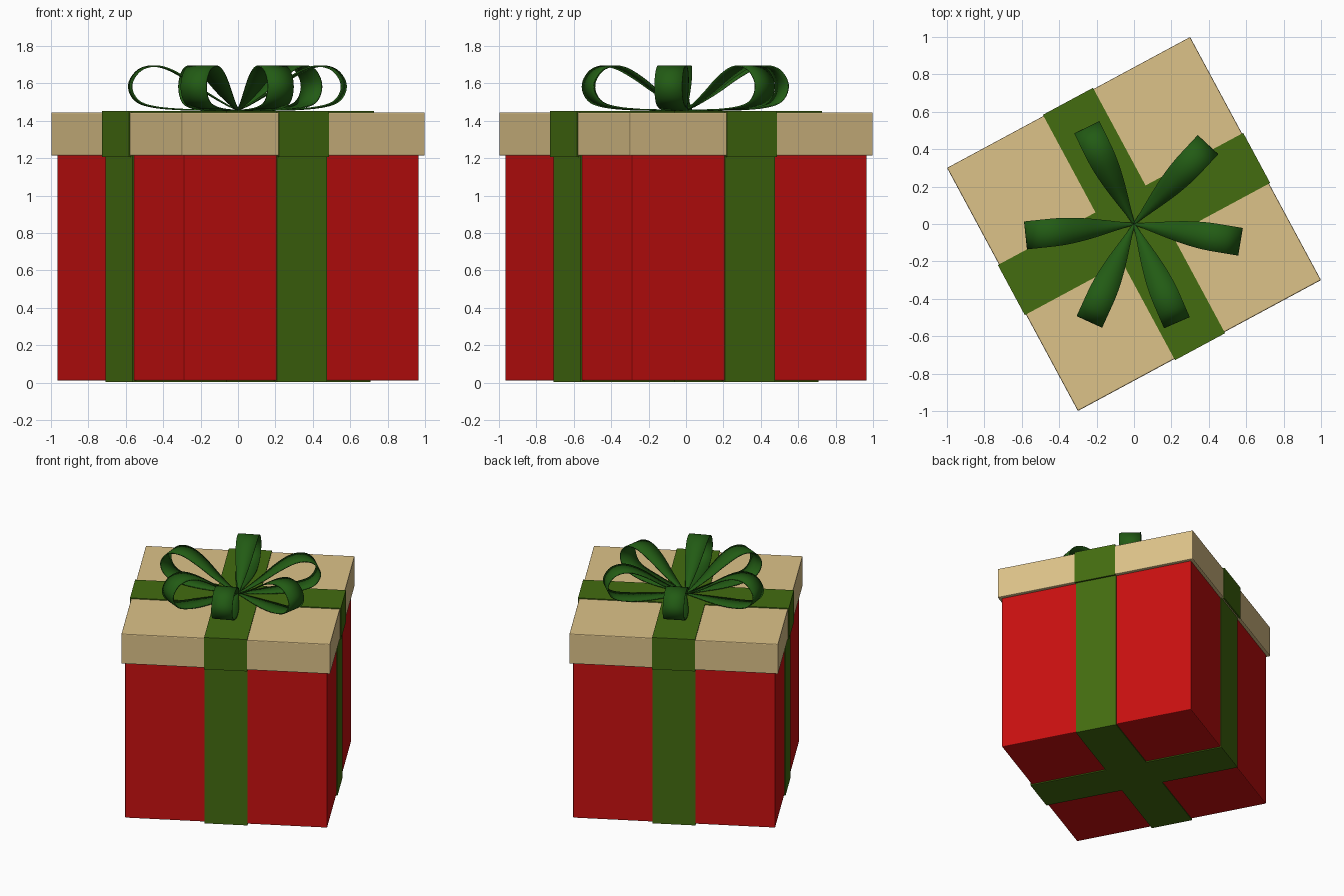
import bpy, bmesh, math
from mathutils import Vector, Matrix

if "Cube" in bpy.data.objects:
    bpy.data.objects.remove(bpy.data.objects["Cube"])

TURN = math.atan2(0.7, 1.3)      # whole gift is turned about z


def material(name, rgb):
    m = bpy.data.materials.new(name)
    m.diffuse_color = (*rgb, 1)
    m.use_nodes = True
    m.node_tree.nodes["Principled BSDF"].inputs["Base Color"].default_value = m.diffuse_color
    return m


RED = material("red_paper", (0.58, 0.005, 0.005))
TAN = material("tan_lid", (0.72, 0.54, 0.25))
GREEN = material("ribbon_green", (0.056, 0.15, 0.005))
BOW = material("bow_green", (0.016, 0.105, 0.007))


def make_object(name, bm, mat, angle):
    bmesh.ops.recalc_face_normals(bm, faces=bm.faces)
    me = bpy.data.meshes.new(name)
    bm.to_mesh(me)
    bm.free()
    me.materials.append(mat)
    ob = bpy.data.objects.new(name, me)
    ob.rotation_euler.z = angle
    bpy.context.collection.objects.link(ob)
    return ob


def block(name, half, z0, z1, mat, bevel=0.006):
    bm = bmesh.new()
    bmesh.ops.create_cube(bm, size=1, matrix=Matrix.Translation((0, 0, (z0 + z1) / 2))
                          @ Matrix.Diagonal((2 * half, 2 * half, z1 - z0, 1)))
    ob = make_object(name, bm, mat, TURN)
    mod = ob.modifiers.new("soft_edge", 'BEVEL')
    mod.width, mod.segments = bevel, 2
    return ob


def band(name, half, z_open, z_flat, angle, mat, t=0.012, w=0.152):
    """U-shaped ribbon: two sides and one flat run, made as a solid strip."""
    s = 1 if z_flat > z_open else -1
    outer = [(-half, z_open), (-half, z_flat), (half, z_flat), (half, z_open)]
    h, zf = half - t, z_flat - s * t
    inner = [(-h, z_open), (-h, zf), (h, zf), (h, z_open)]
    bm = bmesh.new()
    rings = [[bm.verts.new(p) for p in ((o[0], -w, o[1]), (o[0], w, o[1]),
                                        (i[0], w, i[1]), (i[0], -w, i[1]))]
             for o, i in zip(outer, inner)]
    for a, b in zip(rings, rings[1:]):
        for k in range(4):
            bm.faces.new((a[k], a[(k + 1) % 4], b[(k + 1) % 4], b[k]))
    bm.faces.new(rings[0])
    bm.faces.new(rings[-1])
    return make_object(name, bm, mat, angle)


# box and lid
block("box", 0.714, 0.010, 1.23, RED)
block("lid", 0.738, 1.213, 1.445, TAN)

# crossing ribbons on box and lid
for i in range(2):
    a = TURN + i * math.pi / 2
    band(f"box_ribbon_{i + 1}", 0.722, 1.22, 0.002, a, GREEN)
    band(f"lid_ribbon_{i + 1}", 0.745, 1.206, 1.452, a, GREEN)

# bow loop side profile: out along the top strand, back along the bottom
PROFILE = [(0.0, 1.458), (0.06, 1.485), (0.17, 1.55), (0.28, 1.625), (0.38, 1.678),
           (0.46, 1.692), (0.53, 1.67), (0.575, 1.61), (0.573, 1.55), (0.53, 1.498),
           (0.44, 1.472), (0.30, 1.460), (0.15, 1.457), (0.0, 1.456)]


def smooth_path(pts, steps=4):
    p = [Vector(q) for q in pts]
    p = [2 * p[0] - p[1]] + p + [2 * p[-1] - p[-2]]
    out = []
    for a, b, c, d in zip(p, p[1:], p[2:], p[3:]):
        for k in range(steps):
            t = k / steps
            out.append(0.5 * (2 * b + (c - a) * t + (2 * a - 5 * b + 4 * c - d) * t * t
                              + (3 * b - a - 3 * c + d) * t ** 3))
    return out + [p[-2]]


def bow_loop(name, degrees, length):
    bm = bmesh.new()
    rows = []
    for r, z in smooth_path(PROFILE):
        # narrow at the knot, full width at the tip
        t = min(max(r / 0.45, 0), 1)
        w = 0.006 + 0.069 * math.sin(t * math.pi / 2) ** 1.2
        x = r * length / 0.578
        rows.append([bm.verts.new((x, s * w, z)) for s in (-1, 0, 1)])
    for a, b in zip(rows, rows[1:]):
        for k in range(2):
            bm.faces.new((a[k], a[k + 1], b[k + 1], b[k]))
    ob = make_object(name, bm, BOW, math.radians(degrees))
    mod = ob.modifiers.new("thickness", 'SOLIDIFY')
    mod.thickness, mod.offset = 0.008, 0
    bpy.context.view_layer.objects.active = ob
    ob.select_set(True)
    bpy.ops.object.shade_smooth_by_angle(angle=math.radians(40))
    ob.select_set(False)


# six loops fanned around the knot
for i, (deg, length) in enumerate([(47, 0.575), (116, 0.57), (186, 0.578),
                                   (245.5, 0.57), (293.5, 0.57), (350.5, 0.572)]):
    bow_loop(f"bow_loop_{i + 1}", deg, length)
